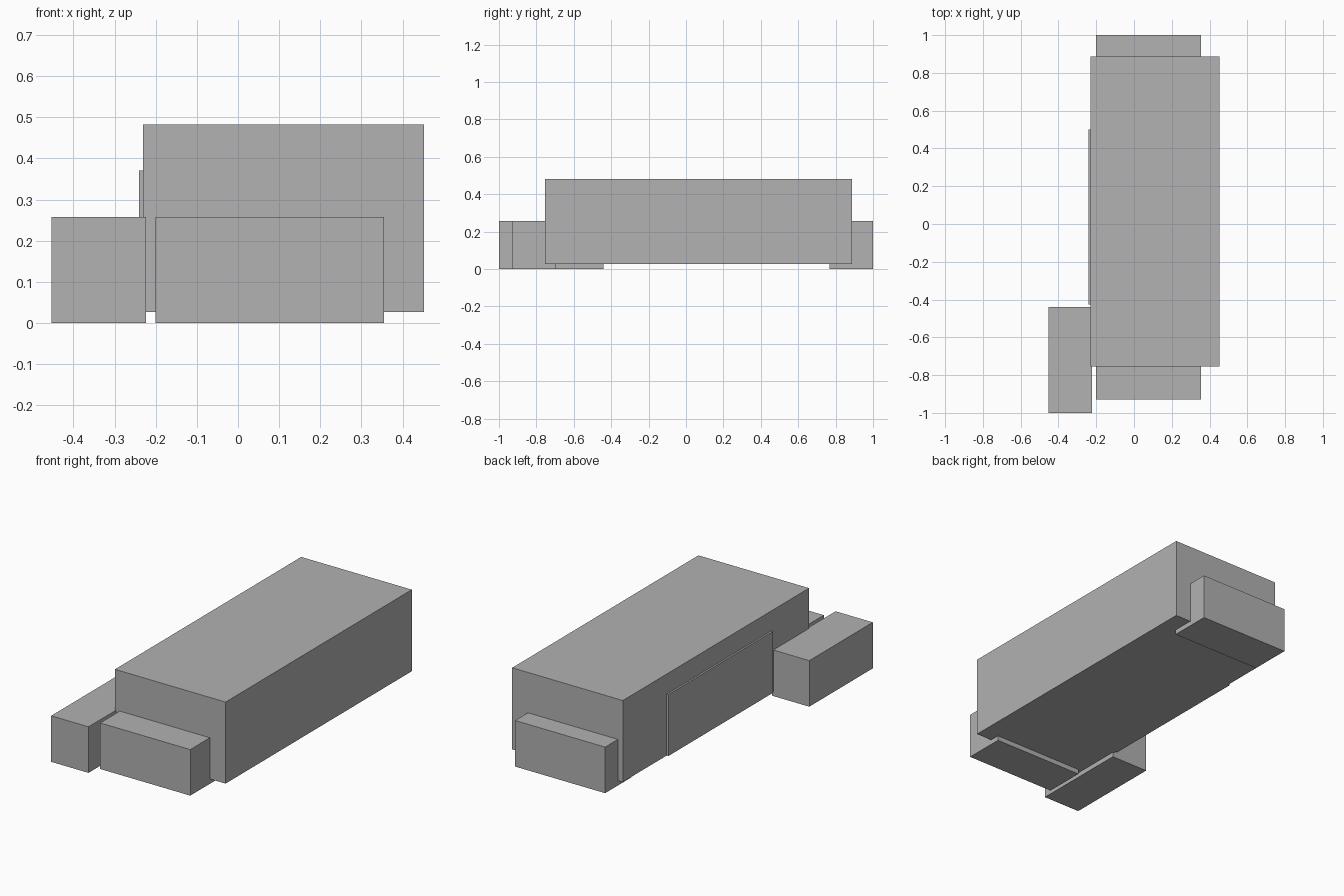
import bpy
import bmesh
from mathutils import Vector

if "Cube" in bpy.data.objects:
    bpy.data.objects.remove(bpy.data.objects["Cube"])

grey = bpy.data.materials.new("plain_grey")
grey.diffuse_color = (0.445, 0.445, 0.445, 1.0)
grey.use_nodes = True
grey.node_tree.nodes["Principled BSDF"].inputs["Base Color"].default_value = grey.diffuse_color


def box(name, low, high):
    """Flat-faced box between two opposite corners."""
    low, high = Vector(low), Vector(high)
    size = high - low
    bm = bmesh.new()
    bmesh.ops.create_cube(bm, size=1.0)
    bmesh.ops.scale(bm, vec=size, verts=bm.verts)
    mesh = bpy.data.meshes.new(name)
    bm.to_mesh(mesh)
    bm.free()
    mesh.materials.append(grey)
    obj = bpy.data.objects.new(name, mesh)
    obj.location = (low + high) / 2
    bpy.context.collection.objects.link(obj)
    return obj


# Large raised main block
box("main_block", (-0.231, -0.755, 0.027), (0.452, 0.887, 0.482))

# Thin panel on the left wall
box("side_panel", (-0.241, -0.425, 0.027), (-0.221, 0.50, 0.37))

# Low blocks carrying the main block at both ends
for name, y0, y1 in (("front_block", -0.928, -0.698), ("back_block", 0.766, 1.0)):
    box(name, (-0.201, y0, 0.0), (0.355, y1, 0.257))

# Low block beside the front left corner
box("corner_block", (-0.453, -1.0, 0.0), (-0.223, -0.44, 0.257))
